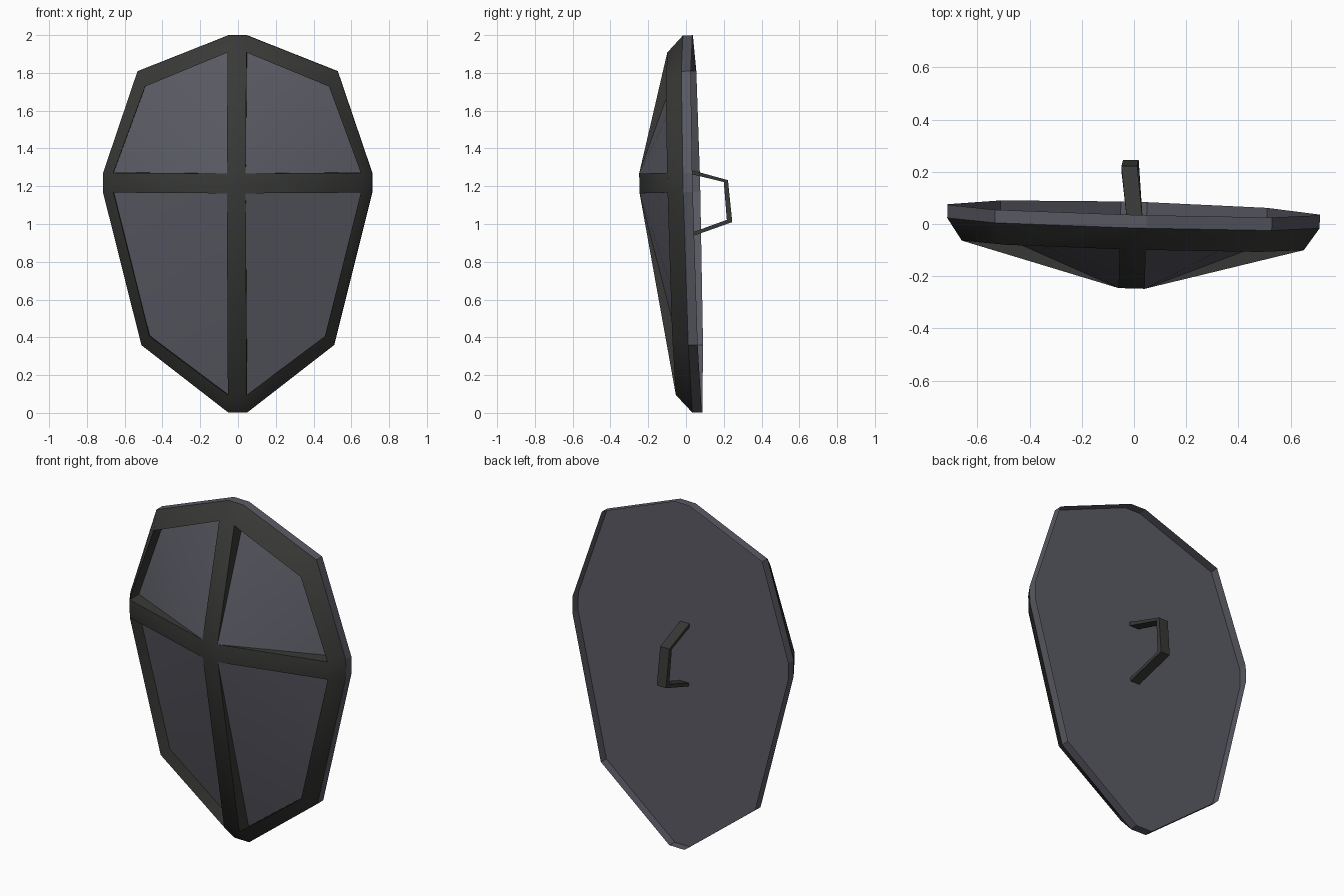
import bpy, bmesh, math
from mathutils import Matrix, Vector

if "Cube" in bpy.data.objects:
    bpy.data.objects.remove(bpy.data.objects["Cube"])

def material(name, rgb):
    m = bpy.data.materials.new(name)
    m.diffuse_color = (*rgb, 1)
    m.use_nodes = True
    m.node_tree.nodes["Principled BSDF"].inputs["Base Color"].default_value = m.diffuse_color
    return m

steel = material("grey steel", (0.10, 0.10, 0.125))
iron = material("dark iron", (0.04, 0.04, 0.038))

# The whole shield leans and turns very slightly
TILT = (Matrix.Translation((0, 0.085, 0)) @ Matrix.Rotation(-0.028, 4, 'Z')
        @ Matrix.Rotation(0.025, 4, 'X'))

def build(name, polys, mat, smooth_angle=None, matrix=TILT, face_front=False):
    bm = bmesh.new()
    for p in polys:
        bm.faces.new([bm.verts.new(matrix @ Vector(c)) for c in p])
    bmesh.ops.remove_doubles(bm, verts=bm.verts, dist=1e-4)
    bmesh.ops.recalc_face_normals(bm, faces=bm.faces)
    if face_front:  # open front shells must look towards -y
        widest = max(bm.faces, key=lambda f: abs(f.normal.y) * f.calc_area())
        if widest.normal.y > 0:
            bmesh.ops.reverse_faces(bm, faces=bm.faces)
    for f in bm.faces:
        f.smooth = smooth_angle is not None
    me = bpy.data.meshes.new(name)
    bm.to_mesh(me)
    bm.free()
    if smooth_angle is not None:
        me.set_sharp_from_angle(angle=math.radians(smooth_angle))
    me.materials.append(mat)
    ob = bpy.data.objects.new(name, me)
    bpy.context.collection.objects.link(ob)
    return ob

# Half outlines (x, z) from top to bottom, mirrored into closed rings
OUTER = [(0.05, 2.0), (0.53, 1.81), (0.713, 1.27), (0.713, 1.17), (0.51, 0.36), (0.05, 0.003)]
INNER = [(0.05, 1.912), (0.487, 1.732), (0.655, 1.275), (0.655, 1.17), (0.465, 0.41), (0.05, 0.098)]
HUB = [(0.05, 1.275), (0.05, 1.17)]
RIM, BEVEL, BED, PEAK = -0.05, -0.135, -0.052, -0.30

def at(points, y):
    return [(x, y, z) for x, z in points]

def ring(points, y):
    return at(points, y) + [(-x, y, z) for x, z in reversed(points)]

def mirror(p):
    return (-p[0], p[1], p[2])

def flip(poly):
    return [mirror(p) for p in reversed(poly)]

def bridge(a, b):
    n = len(a)
    return [[a[i], a[(i + 1) % n], b[(i + 1) % n], b[i]] for i in range(n)]

# Side band standing proud around the recessed back plate
lip, edge = ring(OUTER, 0), ring(OUTER, RIM)
band = build("side_band", bridge(edge, lip), steel)
back = build("back_plate", [edge], steel)
if back.data.polygons[0].normal.y < 0:
    back.data.flip_normals()

# Raised frame: sloped rim, cross arms and recess walls
top_in, bed_in = at(INNER, BEVEL), at(INNER, BED)
hub = at(HUB, PEAK)
frame = bridge(ring(INNER, BEVEL), edge)
for a, b in ((top_in[0], hub[0]), (hub[0], hub[1]), (hub[1], top_in[5])):
    frame.append([mirror(a), mirror(b), b, a])
arm = [hub[0], hub[1], top_in[3], top_in[2]]
frame += [arm, flip(arm)]

# Panels start flush at the hub and sink towards the rim, ridged to the outer corner
panels = []
for h, ids in ((0, (0, 1, 2)), (1, (3, 4, 5))):
    hi = [top_in[i] for i in ids]
    lo = [bed_in[i] for i in ids]
    walls = [[hub[h], hi[0], lo[0]], [hub[h], lo[2], hi[2]],
             [hi[0], hi[1], lo[1], lo[0]], [hi[1], hi[2], lo[2], lo[1]]]
    for w in walls:
        frame += [w, flip(w)]
    for t in ([hub[h], lo[1], lo[0]], [hub[h], lo[2], lo[1]]):
        panels += [t, flip(t)]
build("rim_and_cross", frame, iron, smooth_angle=50, face_front=True)

# Each panel is its own shell, so orient every face towards the front
front = build("front_panels", panels, steel, smooth_angle=50)
bm = bmesh.new()
bm.from_mesh(front.data)
bmesh.ops.reverse_faces(bm, faces=[f for f in bm.faces if f.normal.y > 0])
bm.to_mesh(front.data)
bm.free()

# Bent strap handle on the back
outside = [(0.005, 1.292), (0.222, 1.232), (0.245, 1.01), (0.005, 0.925)]
inside = [(0.005, 1.270), (0.200, 1.222), (0.216, 1.022), (0.005, 0.945)]
centre = [0.004, -0.018, -0.012, 0.004]
W = 0.03
sections = []
for (oy, oz), (iy, iz), c in zip(outside, inside, centre):
    sections.append([(c - W, oy, oz), (c + W, oy, oz), (c + W, iy, iz), (c - W, iy, iz)])
strap = [sections[0], sections[-1][::-1]]
for a, b in zip(sections, sections[1:]):
    strap += bridge(b, a)
build("handle", strap, iron, matrix=Matrix())
